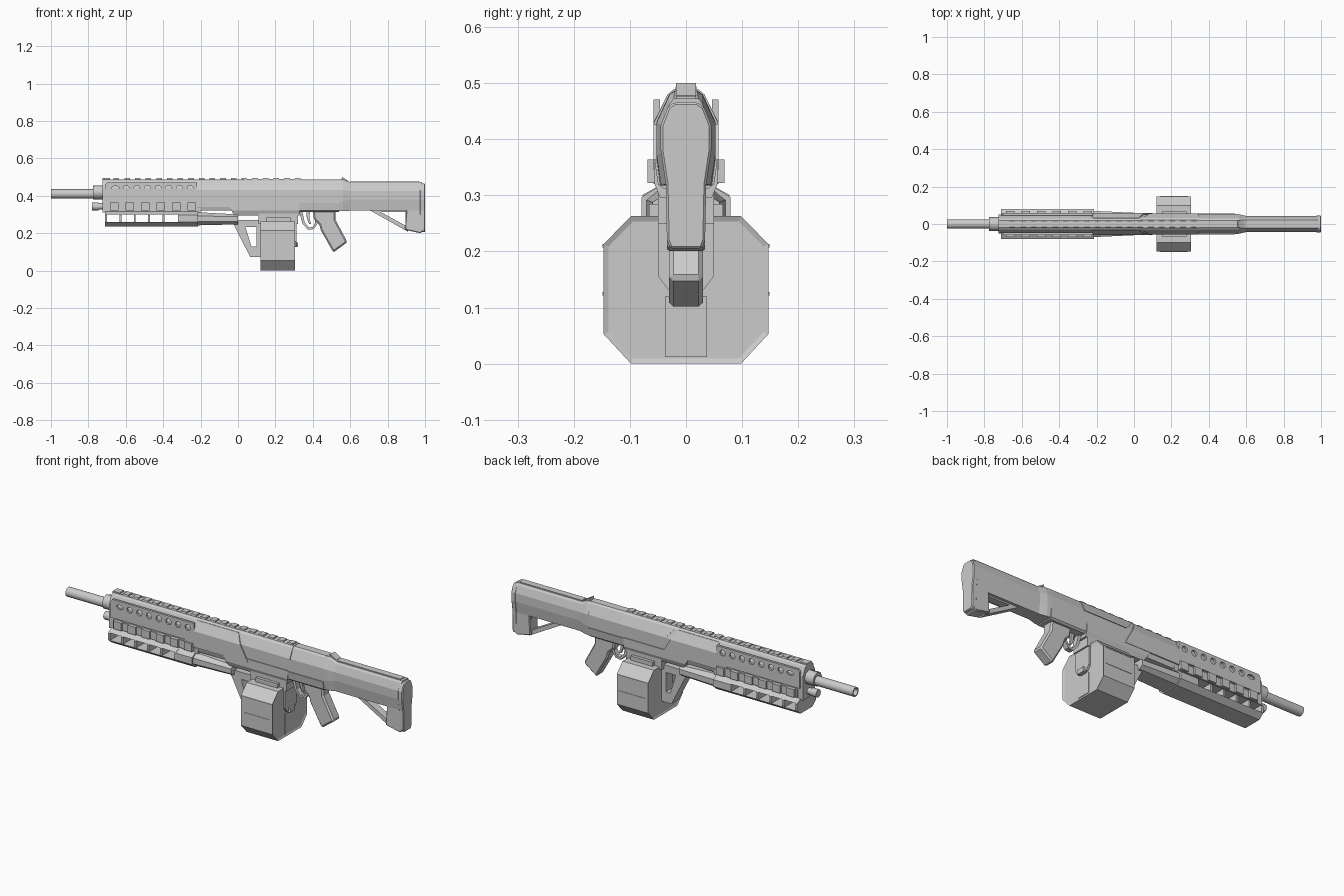
import bpy, bmesh, math
from mathutils import Matrix

if "Cube" in bpy.data.objects:
    bpy.data.objects.remove(bpy.data.objects["Cube"])


def finish(name, bm, bevel=0):
    bmesh.ops.recalc_face_normals(bm, faces=bm.faces)
    me = bpy.data.meshes.new(name)
    bm.to_mesh(me)
    bm.free()
    ob = bpy.data.objects.new(name, me)
    bpy.context.collection.objects.link(ob)
    if bevel:
        m = ob.modifiers.new("bevel", 'BEVEL')
        m.width, m.segments, m.limit_method = bevel, 1, 'ANGLE'
    return ob


def loft(name, loops, bevel=0):
    """Closed solid through a list of equal-length point loops."""
    bm = bmesh.new()
    vs = [[bm.verts.new(p) for p in l] for l in loops]
    n = len(vs[0])
    for a, b in zip(vs, vs[1:]):
        for i in range(n):
            j = (i + 1) % n
            bm.faces.new((a[i], a[j], b[j], b[i]))
    bm.faces.new(vs[0])
    bm.faces.new(vs[-1])
    return finish(name, bm, bevel)


def section(half, x):
    """Mirror a half cross-section (y, z); x may depend on z."""
    pts = half + [(-y, z) for y, z in reversed(half)]
    return [(x(z) if callable(x) else x, y, z) for y, z in pts]


def sec(name, half, x0, x1, bevel=0):
    return loft(name, [section(half, x0), section(half, x1)], bevel)


def plate(name, pts, y0, y1, bevel=0):
    return loft(name, [[(x, y, z) for x, z in pts] for y in (y0, y1)], bevel)


def box(name, x0, x1, y, z0, z1, bevel=0):
    return sec(name, [(y, z1), (y, z0)], x0, x1, bevel)


def frame(name, outer, inner, y):
    """Flat ring between two outlines in the xz plane."""
    bm = bmesh.new()
    o0, o1, i0, i1 = [[bm.verts.new((x, s, z)) for x, z in l]
                      for l in (outer, inner) for s in (-y, y)]
    n = len(outer)
    for a in range(n):
        b = (a + 1) % n
        for p, q in ((o0, o1), (o1, i1), (i1, i0), (i0, o0)):
            bm.faces.new((p[a], p[b], q[b], q[a]))
    return finish(name, bm)


def tube(name, x0, x1, z, r, sides=16, bore=0):
    def ring(x, rr):
        return [(x, rr * math.cos(k * math.tau / sides), z + rr * math.sin(k * math.tau / sides))
                for k in range(sides)]
    loops = [ring(x1, r), ring(x0, r)]
    if bore:
        loops += [ring(x0, bore), ring(x0 + .08, bore)]
    ob = loft(name, loops)
    for p in ob.data.polygons:
        p.use_smooth = len(p.vertices) == 4 and abs(p.normal.x) < .5
    return ob


# barrel group
tube("barrel", -1, -.7, .41, .025, 16, .018)
tube("barrel_collar", -.775, -.7, .418, .038, 8)
tube("gas_tube", -.75, -.6, .343, .017, 12)
tube("gas_tube_cap", -.78, -.745, .343, .021, 12)

# upper handguard core and perforated side panels
sec("handguard_core", [(.02, .487), (.03, .48), (.05, .44), (.05, .31)], -.725, -.2)
bm = bmesh.new()
for i in range(8):
    x = -.655 + i * .057
    m = Matrix.Translation((x, 0, .44)) @ Matrix.Rotation(math.pi / 2, 4, 'X') @ Matrix.Diagonal(
        (1.3 if i == 0 else 1, .75 if i == 0 else 1, 1, 1))
    bmesh.ops.create_cone(bm, cap_ends=True, segments=12, radius1=.016, radius2=.016,
                          depth=.3, matrix=m)
cutter = finish("hole_cutter", bm)
cutter.hide_render = True
cutter.hide_set(True)
for side, s in (("left", -1), ("right", 1)):
    p = plate(f"handguard_panel_{side}", [(-.71, .372), (-.71, .46), (-.7, .471), (-.22, .471), (-.22, .372)],
              s * .046, s * .058)
    m = p.modifiers.new("holes", 'BOOLEAN')
    m.operation, m.object, m.solver = 'DIFFERENCE', cutter, 'EXACT'

# side ribs between the two guards
box("rib_rail", -.695, -.24, .058, .32, .362)
for i in range(6):
    x = -.685 + i * .083
    box(f"side_rib_{i}", x, x + .045, .069, .322, .364)

# lower guard with open windows
full = [(.05, .315), (.079, .297), (.079, .26), (.05, .236)]
sec("lower_guard_tray", [(.079, .26), (.05, .236)], -.71, -.31)
sec("lower_guard_roof", [(.05, .316), (.079, .3)], -.71, -.31)
for i in range(5):
    x = -.71 + i * .0765
    sec(f"window_post_{i}", full, x, x + .01)
sec("lower_guard_rear", full, -.32, -.215)
small = [(.045, .312), (.07, .292), (.07, .262), (.045, .242)]
loft("lower_guard_tail", [section(small, -.215),
                          section([(.04, .3), (.06, .288), (.06, .262), (.04, .247)], 0)])

# receiver
sec("receiver", [(.02, .487), (.03, .48), (.052, .43), (.052, .34), (.046, .32)], -.22, .54)
sec("receiver_cover", [(.033, .479), (.058, .43), (.058, .345)],
    lambda z: -.29 + (z - .345) * .55, lambda z: .1 - (z - .345) * .55)
sec("top_cover", [(.022, .489), (.033, .48), (.056, .432), (.056, .425)],
    lambda z: .09 - (z - .425) * .9, .345)
sec("lower_receiver", [(.056, .365), (.056, .32), (.046, .295)],
    lambda z: -.02 - (z - .295) * .6, .33)
sec("lower_receiver_rear", [(.056, .362), (.05, .32), (.04, .312)], .32, .54)
box("magazine_well", .11, .32, .05, .25, .31)
for y0, y1 in ((-.066, -.04), (.04, .066)):
    plate("bolt_release", [(.15, .262), (.15, .285), (.28, .285), (.28, .262)], y0, y1)

# top rail with teeth
box("top_rail", -.725, .345, .016, .47, .488)
box("rail_front_block", -.725, -.685, .019, .478, .494)
for i in range(18):
    x = -.665 + i * .057
    sec(f"rail_tooth_{i}", [(.017, .495), (.02, .486), (.018, .478)], x, x + .03)

# drum magazine with inset end faces
octo = [(.098, .263), (.147, .213), (.147, .053), (.098, 0)]
bm = bmesh.new()
a, b = [[bm.verts.new(p) for p in section(octo, x)] for x in (.12, .305)]
for i in range(8):
    j = (i + 1) % 8
    bm.faces.new((a[i], a[j], b[j], b[i]))
ends = [bm.faces.new(a), bm.faces.new(b)]
bmesh.ops.recalc_face_normals(bm, faces=bm.faces)
bmesh.ops.inset_individual(bm, faces=ends, thickness=.01, depth=-.004)
finish("drum_magazine", bm)
for i, z in enumerate((.125, .21)):
    box(f"drum_rib_{i}", .138, .29, .149, z - .003, z + .003)
sec("drum_neck", [(.049, .3), (.049, .155), (.03, .13)], .125, .312)
box("drum_latch", .3, .322, .02, .125, .15)
box("drum_rear_strip", .295, .304, .037, .012, .12)

# brace in front of the drum
frame("magazine_brace", [(-.035, .27), (.065, .073), (.125, .073), (.125, .27)],
      [(.04, .232), (.072, .128), (.098, .128), (.098, .232)], .03)

# trigger, guard and grip
frame("trigger_guard",
      [(.325, .32), (.345, .25), (.375, .218), (.405, .222), (.425, .25), (.425, .32)],
      [(.345, .312), (.357, .256), (.38, .23), (.4, .233), (.413, .256), (.413, .312)], .014)
plate("trigger", [(.365, .32), (.385, .32), (.382, .28), (.39, .25), (.38, .25), (.368, .28)], -.006, .006)
plate("grip", [(.4, .32), (.52, .32), (.522, .27), (.585, .152), (.51, .097),
               (.443, .215), (.435, .245), (.405, .275)], -.03, .03, .008)

# stock
body = [(.022, .473), (.03, .462), (.043, .425), (.043, .38), (.034, .32)]
loft("stock_collar", [section(l, x) for l, x in (
    ([(.02, .486), (.03, .48), (.053, .43), (.053, .37), (.046, .318)], .54),
    ([(.02, .486), (.03, .478), (.052, .43), (.052, .37), (.044, .318)], .562),
    (body, .6))])
plate("collar_fin", [(.55, .47), (.556, .5), (.592, .478), (.592, .46)], -.018, .018)
sec("stock_body", body, .59, .985)
box("stock_comb", .6, .97, .018, .46, .477)
sec("butt_pad", [(.02, .466), (.032, .458), (.045, .425), (.045, .38), (.036, .32), (.034, .22), (.028, .205)],
    .972, 1.0, .004)
plate("butt_block", [(.9, .33), (.893, .218), (.975, .2), (.99, .21), (.99, .33)], -.034, .034, .004)
frame("stock_strut", [(.7, .325), (.91, .325), (.91, .207)],
      [(.765, .312), (.896, .312), (.896, .24)], .02)
